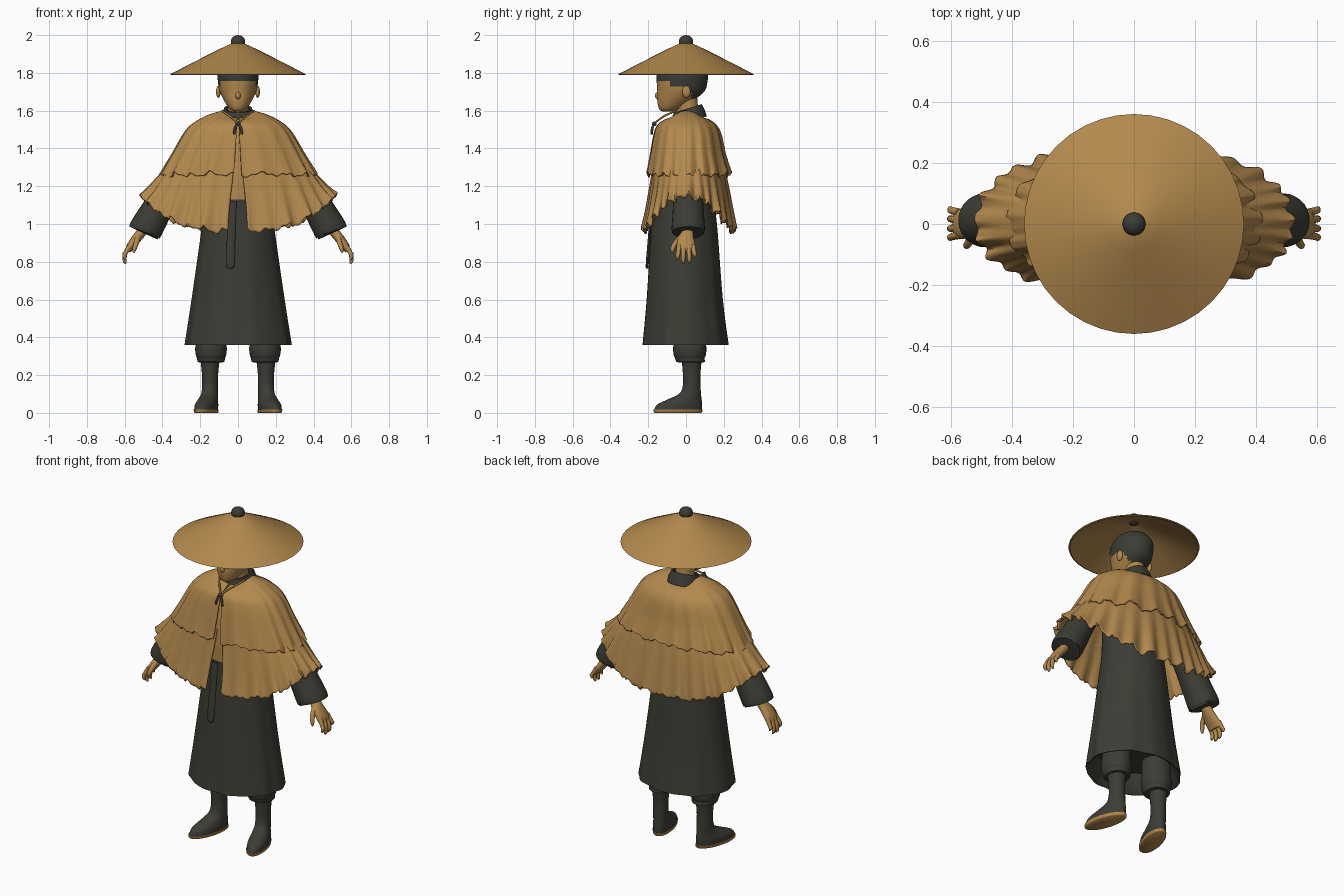
import bpy, bmesh, math
from math import sin, cos, pi
from mathutils import Vector, Matrix

if "Cube" in bpy.data.objects:
    bpy.data.objects.remove(bpy.data.objects["Cube"])


def material(name, rgb):
    m = bpy.data.materials.new(name)
    m.use_nodes = True
    m.diffuse_color = (*rgb, 1)
    m.node_tree.nodes["Principled BSDF"].inputs["Base Color"].default_value = (*rgb, 1)
    return m


TAN = material("warm tan", (0.45, 0.25, 0.075))
DARK = material("charcoal cloth", (0.046, 0.046, 0.036))


def finish(name, bm, mats, rule=None, angle=50):
    """Turn a bmesh into a smooth object; rule(centre) picks the material."""
    bmesh.ops.recalc_face_normals(bm, faces=bm.faces)
    if rule:
        for f in bm.faces:
            f.material_index = int(rule(f.calc_center_median()))
    me = bpy.data.meshes.new(name)
    bm.to_mesh(me)
    bm.free()
    ob = bpy.data.objects.new(name, me)
    bpy.context.collection.objects.link(ob)
    for m in mats:
        me.materials.append(m)
    bpy.ops.object.select_all(action="DESELECT")
    ob.select_set(True)
    bpy.context.view_layer.objects.active = ob
    bpy.ops.object.shade_smooth_by_angle(angle=math.radians(angle))
    return ob


def loft(name, rings, mats, rule=None, closed=True, angle=50):
    """Skin a list of point rings; closed rings get end caps."""
    bm = bmesh.new()
    vs = [[bm.verts.new(p) for p in r] for r in rings]
    n = len(vs[0])
    for a, b in zip(vs, vs[1:]):
        for i in range(n if closed else n - 1):
            j = (i + 1) % n
            bm.faces.new((a[i], a[j], b[j], b[i]))
    if closed:
        bm.faces.new(vs[0])
        bm.faces.new(vs[-1])
    return finish(name, bm, mats, rule, angle)


def spline(rows, k=4):
    """Resample rows of numbers with a Catmull-Rom curve."""
    out = []
    for i in range(len(rows) - 1):
        p = [rows[max(i - 1, 0)], rows[i], rows[i + 1], rows[min(i + 2, len(rows) - 1)]]
        for s in range(k):
            t = s / k
            out.append([0.5 * (2 * b + (c - a) * t + (2 * a - 5 * b + 4 * c - d) * t * t
                               + (3 * b - a - 3 * c + d) * t ** 3) for a, b, c, d in zip(*p)])
    return out + [list(rows[-1])]


def oval(z, cy, rx, ry, n=40, tilt=0, wave=lambda a: 1):
    ring = []
    for i in range(n):
        a = 2 * pi * i / n
        w = wave(a)
        ring.append(Vector((rx * w * cos(a), cy + ry * w * sin(a), z + tilt * ry * sin(a))))
    return ring


def tube(name, rows, mats, k=3, n=16):
    """Tube along rows of (x, y, z, radius toward y, other radius)."""
    rows = spline(rows, k)
    pts = [Vector(r[:3]) for r in rows]
    rings = []
    for i, r in enumerate(rows):
        t = (pts[min(i + 1, len(pts) - 1)] - pts[max(i - 1, 0)]).normalized()
        v = t.cross(Vector((0, 1, 0))).normalized()
        u = v.cross(t)
        rings.append([pts[i] + u * r[3] * cos(2 * pi * j / n) + v * r[4] * sin(2 * pi * j / n)
                      for j in range(n)])
    return loft(name, rings, mats)


def ball(name, centre, size, mats):
    bm = bmesh.new()
    bmesh.ops.create_uvsphere(bm, u_segments=20, v_segments=12, radius=1,
                              matrix=Matrix.Translation(centre) @ Matrix.Diagonal((*size, 1)))
    return finish(name, bm, mats)


# Conical hat with a hollow underside and a knob
hat = [(1.95, .01), (1.87, .18), (1.788, .352), (1.792, .36), (1.84, .268),
       (1.885, .18), (1.93, .09), (1.962, .02)]
loft("hat", [oval(z, 0, r, r) for z, r in hat], [TAN])
ball("hat_knob", (0, 0, 1.966), (.038, .038, .034), [DARK])

# Head: skin below, hair above the hairline and at the back
skull = [(1.595, -.10, .022, .025), (1.61, -.088, .045, .055), (1.65, -.06, .072, .092),
         (1.70, -.028, .096, .124), (1.75, -.021, .106, .134), (1.80, -.02, .106, .134),
         (1.85, -.02, .08, .10), (1.875, -.02, .035, .04)]


def is_hair(c):
    return (c.z > 1.757 or (c.z > 1.73 and c.y > -.08)
            or (c.z > 1.70 and c.y > .02) or (c.z > 1.655 and c.y > .03))


loft("head", [oval(*r, n=64) for r in spline(skull, 7)], [TAN, DARK], is_hair)
ball("nose", (0, -.15, 1.68), (.014, .014, .02), [TAN])
loft("neck", [oval(z, y, .052, .055) for z, y in ((1.52, .02), (1.60, .01), (1.72, .0))], [TAN])
loft("collar", [oval(z, .01, r, r, tilt=.3) for z, r in
                ((1.54, .10), (1.58, .088), (1.612, .074), (1.61, .062), (1.56, .06))], [DARK])

# Long robe, hollow at the hem, with a light panel on the chest
robe = [(.36, -.004, .281, .228), (.6, -.008, .245, .202), (.95, -.01, .196, .178),
        (1.1, -.012, .176, .165), (1.25, -.015, .17, .16), (1.4, -.015, .165, .142),
        (1.5, -.005, .13, .115), (1.57, .01, .075, .07)]


def pleat(z):
    d = max(0, 1.1 - z) * .02
    return lambda a: 1 + d * (sin(9 * a) + .6 * sin(14 * a + 1))


inner = [(.47, 0, .22, .18), (.365, -.004, .268, .216)]
loft("robe", [oval(*r, n=96, wave=pleat(r[0])) for r in inner + spline(robe, 5)], [DARK, TAN],
     lambda c: c.z > 1.14 and c.y < 0 and abs(c.x) < .08)
tube("sash_end", [(-.03, -.18, 1.12, .006, .022), (-.036, -.193, .95, .007, .022),
                  (-.04, -.205, .79, .008, .022), (-.04, -.207, .765, .004, .010)], [DARK])


# Two-tier straw cape: rows of (side z, front z, half width, front y, back y, half gap)
def cape(name, rows, folds, depth, scallop, n=260):
    rows = spline(rows, 6)
    rings = []
    for i, (zs, zf, rx, yf, yb, gap) in enumerate(rows):
        v = i / (len(rows) - 1)
        g = math.asin(gap / rx)
        ring = []
        for j in range(n + 1):
            a = -pi / 2 + g + (2 * pi - 2 * g) * j / n
            s, c = sin(a), cos(a)
            fold = sin(folds * a + 1.3 * sin(3 * a)) + .5 * sin(folds * .6 * a + 2)
            w = depth * v * fold
            y = (-abs(s) ** .85 * -yf) if s < 0 else abs(s) ** .85 * yb
            z = zf + (zs - zf) * abs(c) ** 3
            z += scallop * v ** 4 * (fold + .5 * sin(folds * 2.3 * a))
            ring.append(Vector((c * (rx + w), y * (1 + w / .25), z)))
        rings.append(ring)
    ob = loft(name, rings, [TAN], closed=False)
    mod = ob.modifiers.new("thickness", "SOLIDIFY")
    mod.thickness = .008
    return ob


cape("cape_upper", [(1.60, 1.565, .085, -.08, .09, .004), (1.575, 1.55, .165, -.12, .13, .005),
                    (1.53, 1.52, .243, -.155, .165, .006), (1.48, 1.47, .288, -.172, .188, .008),
                    (1.38, 1.38, .345, -.188, .206, .014), (1.31, 1.31, .385, -.2, .225, .018),
                    (1.255, 1.265, .415, -.208, .238, .022)], 19, .006, .010)
cape("cape_lower", [(1.32, 1.32, .36, -.175, .20, .02), (1.26, 1.22, .418, -.188, .222, .03),
                    (1.2, 1.08, .472, -.21, .245, .045), (1.15, .965, .518, -.232, .262, .052)],
     29, .009, .013)

# Neck tie: knot, cords and tassels
ball("tie_knot", (0, -.168, 1.53), (.013, .012, .012), [DARK])
for s, side in ((1, "left"), (-1, "right")):
    tube(side + "_tie_cord", [(s * .085, -.05, 1.60, .005, .005), (s * .045, -.115, 1.572, .005, .005),
                              (0, -.165, 1.535, .005, .005)], [TAN], n=8)
    tube(side + "_tie_tassel", [(0, -.168, 1.53, .004, .004), (s * .014, -.178, 1.51, .007, .007),
                                (s * .022, -.182, 1.475, .006, .006)], [DARK], n=8)

    # Sleeve with a hollow cuff
    tube(side + "_sleeve", [(s * x, .012, z, r, q) for x, z, r, q in
                            ((.19, 1.46, .07, .07), (.28, 1.33, .075, .07), (.38, 1.165, .078, .073),
                             (.45, 1.04, .084, .084), (.492, .965, .088, .088),
                             (.488, .97, .076, .076), (.45, 1.04, .07, .07))], [DARK], n=28)

    # Hand: wrist and palm, four fingers and a thumb
    tube(side + "_palm", [(s * x, y, z, r, q) for x, y, z, r, q in
                          ((.46, .01, 1.04, .03, .028), (.505, .01, .965, .03, .026),
                           (.54, .0, .92, .044, .025), (.57, .0, .88, .05, .021),
                           (.582, .0, .855, .045, .014))], [TAN])
    for i, (y, tip) in enumerate(((-.036, .81), (-.012, .79), (.014, .793), (.038, .822))):
        tube(f"{side}_finger_{i + 1}", [(s * .572, y, .885, .013, .014),
                                        (s * .596, y * 1.15, .845, .012, .012),
                                        (s * .601, y * 1.25, tip + .018, .011, .011),
                                        (s * .594, y * 1.25, tip, .005, .005)], [TAN], n=10)
    tube(side + "_thumb", [(s * .53, -.025, .93, .016, .016), (s * .538, -.055, .90, .014, .014),
                           (s * .548, -.07, .87, .012, .012), (s * .552, -.073, .848, .005, .005)],
         [TAN], n=10)
    ball(side + "_ear", (s * .104, .002, 1.70), (.012, .022, .032), [TAN])

    # Gathered trouser leg
    leg = [(.55, .02, .08, .08), (.38, .02, .08, .085), (.34, .02, .084, .088), (.305, .02, .08, .085),
           (.29, .02, .074, .078), (.27, .025, .07, .075), (.268, .028, .05, .052)]
    trouser = loft(side + "_trouser_leg", [oval(*r, n=28) for r in spline(leg, 3)], [DARK])
    trouser.location.x = s * .143

    # Boot and sole, toes turned outward
    boot = [(.018, -.075, .054, .13), (.045, -.066, .054, .122), (.07, -.04, .048, .094),
            (.10, -.010, .043, .060), (.14, 0, .042, .048), (.21, 0, .043, .047), (.29, 0, .052, .055)]
    sole = [(0, -.075, .052, .128), (.004, -.075, .056, .133), (.018, -.075, .057, .134),
            (.02, -.075, .05, .12)]
    for part, rings, mat in (("boot", spline(boot), DARK), ("sole", sole, TAN)):
        ob = loft(f"{side}_{part}", [oval(*r) for r in rings], [mat])
        ob.location = (s * .148, .03, 0)
        ob.rotation_euler.z = s * math.radians(16)
